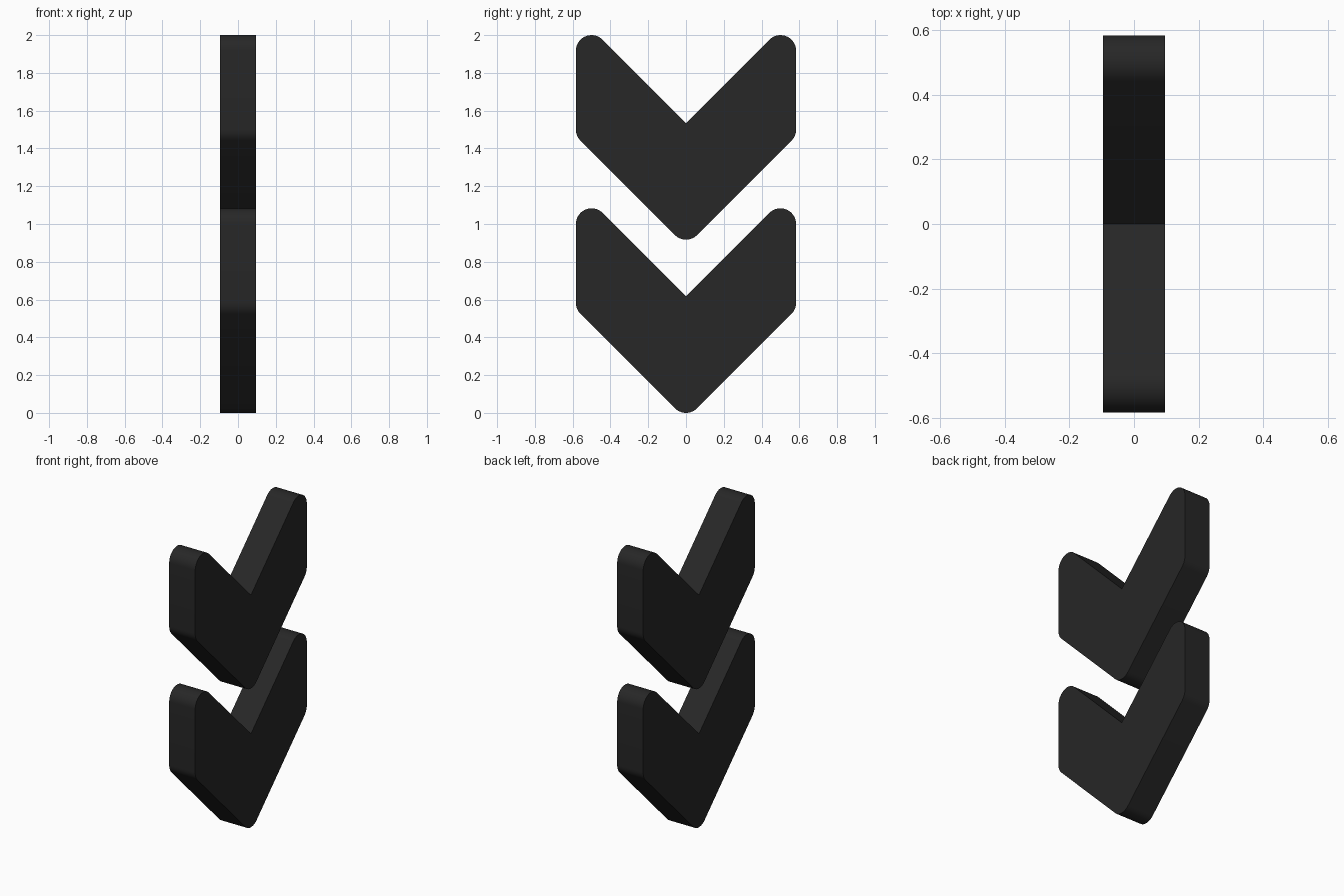
import bpy, bmesh
from math import cos, sin, radians

if "Cube" in bpy.data.objects:
    bpy.data.objects.remove(bpy.data.objects["Cube"])

R = 0.083          # corner radius
HALF = 0.095       # half thickness
STEP = 0.917       # vertical spacing of the chevrons

mat = bpy.data.materials.new("black")
mat.diffuse_color = (0.02, 0.02, 0.02, 1)
mat.use_nodes = True
mat.node_tree.nodes["Principled BSDF"].inputs["Base Color"].default_value = mat.diffuse_color


def arc(cy, cz, start, end, steps):
    angles = [radians(start + (end - start) * i / steps) for i in range(steps + 1)]
    return [(cy + R * cos(a), cz + R * sin(a)) for a in angles]


def chevron(name, z):
    # Rounded V outline: bottom tip, right arm, sharp notch, left arm
    right = arc(0.5, R + 0.5, -45, 0, 5) + arc(0.5, 1.0, 0, 135, 15)
    left = [(-y, h) for y, h in reversed(right)]
    outline = arc(0, R, -135, -45, 10) + right + [(0, 1.0 + R * 2 ** 0.5 - 0.5)] + left
    bm = bmesh.new()
    face = bm.faces.new([bm.verts.new((-HALF, y, h + z)) for y, h in outline])
    ext = bmesh.ops.extrude_face_region(bm, geom=[face])
    verts = [g for g in ext["geom"] if isinstance(g, bmesh.types.BMVert)]
    bmesh.ops.translate(bm, verts=verts, vec=(2 * HALF, 0, 0))
    bmesh.ops.recalc_face_normals(bm, faces=bm.faces)
    mesh = bpy.data.meshes.new(name)
    bm.to_mesh(mesh)
    bm.free()
    mesh.materials.append(mat)
    obj = bpy.data.objects.new(name, mesh)
    bpy.context.collection.objects.link(obj)
    bpy.ops.object.select_all(action='DESELECT')
    obj.select_set(True)
    bpy.context.view_layer.objects.active = obj
    bpy.ops.object.shade_smooth_by_angle(angle=radians(30))


# Two stacked downward chevrons
chevron("lower_chevron", 0)
chevron("upper_chevron", STEP)
